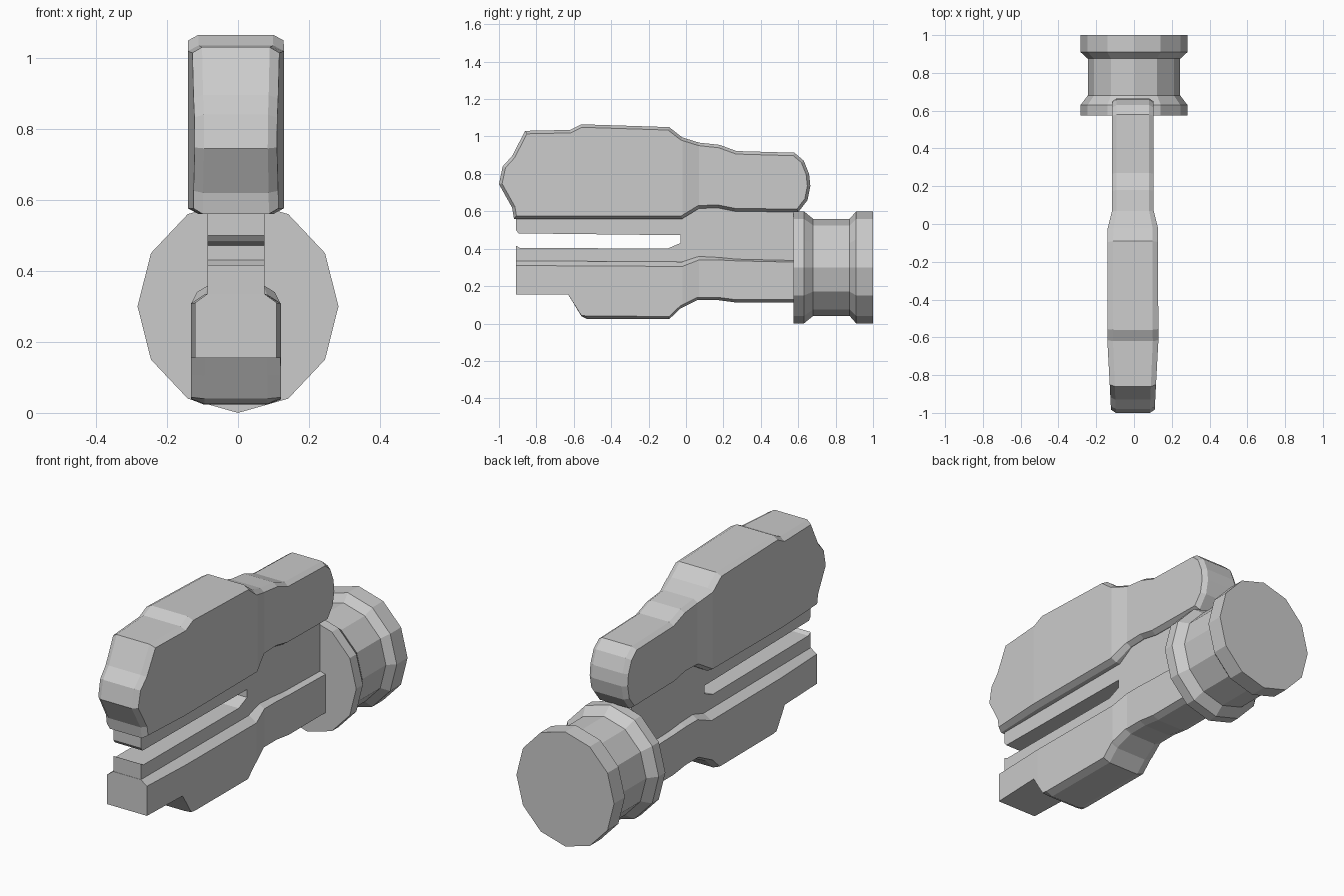
import bpy, bmesh
from math import sin, cos, pi
from mathutils import Vector

if "Cube" in bpy.data.objects:
    bpy.data.objects.remove(bpy.data.objects["Cube"])


def finish(name, bm):
    bmesh.ops.recalc_face_normals(bm, faces=bm.faces)
    me = bpy.data.meshes.new(name)
    bm.to_mesh(me)
    bm.free()
    ob = bpy.data.objects.new(name, me)
    bpy.context.collection.objects.link(ob)
    return ob


def loft(bm, rings):
    loops = [[bm.verts.new(p) for p in r] for r in rings]
    n = len(loops[0])
    for a, b in zip(loops, loops[1:]):
        for i in range(n):
            j = (i + 1) % n
            bm.faces.new((a[i], a[j], b[j], b[i]))
    bm.faces.new(loops[0])
    bm.faces.new(loops[-1])


def half_width(y, table):
    for (y0, w0), (y1, w1) in zip(table, table[1:]):
        if y <= y1:
            return w0 + (w1 - w0) * max(0, (y - y0) / (y1 - y0))
    return table[-1][1]


def inset(pts, d):
    # mitred inward offset of a clockwise outline
    out = []
    for i, p in enumerate(pts):
        a, b, c = Vector(pts[i - 1]), Vector(p), Vector(pts[(i + 1) % len(pts)])
        e, f = (b - a).normalized(), (c - b).normalized()
        n1, n2 = Vector((e.y, -e.x)), Vector((f.y, -f.x))
        out.append(tuple(b + (n1 + n2) * d / (1 + n1.dot(n2))))
    return out


def slab(name, outer, inner, ring, widths, cx=-0.006):
    # side outline with chamfered flanks and a width that varies along y
    bm = bmesh.new()
    loft(bm, [[(x, y, z) for y, z in o] for x, o in
              ((-1, inner), (-ring, outer), (ring, outer), (1, inner))])
    for y, _ in widths[1:-1]:
        bmesh.ops.bisect_plane(bm, geom=bm.verts[:] + bm.edges[:] + bm.faces[:],
                               dist=1e-5, plane_co=(0, y, 0), plane_no=(0, 1, 0))
    for v in bm.verts:
        v.co.x = v.co.x * half_width(v.co.y, widths) + cx
    return finish(name, bm)


# Upper housing
top = [(-1, .745), (-.98, .84), (-.93, .895), (-.86, 1.03), (-.62, 1.035),
       (-.56, 1.065), (-.09, 1.05), (-.02, .995), (.07, .967), (.18, .955),
       (.27, .922), (.58, .913), (.63, .87), (.658, .80), (.665, .735),
       (.65, .66), (.60, .595), (.26, .60), (.17, .618), (.07, .615),
       (-.02, .56), (-.92, .56), (-.93, .62)]
slab("upper_housing", top, inset(top, .016), .78,
     [(-1, .115), (-.86, .122), (-.62, .135), (-.02, .133), (.07, .11), (.67, .11)])

# Lower housing: y, z and the vertical chamfer depth at each point
low = [(-.91, .335, -.025), (-.02, .33, -.025), (.07, .36, -.02), (.17, .355, -.015),
       (.27, .345, -.01), (.575, .338, -.01), (.575, .112, .015), (.27, .112, .015),
       (.17, .125, .015), (.06, .125, .015), (-.03, .08, .015), (-.09, .023, .015),
       (-.53, .025, .015), (-.56, .04, .004), (-.63, .155, 0), (-.91, .155, 0)]
slab("lower_housing", [p[:2] for p in low], [(y, z + d) for y, z, d in low], .7,
     [(-.91, .115), (-.6, .127), (-.02, .127), (.07, .11), (.58, .11)])

# Recessed web with the long slot
web = [(-.908, .32), (-.91, .417), (-.89, .405), (-.1, .40), (-.03, .43), (-.03, .472),
       (-.895, .482), (-.91, .50), (-.91, .58), (-.02, .60), (.07, .64), (.575, .62),
       (.575, .30)]
slab("slotted_web", web, web, .9, [(-1, .08), (1, .08)])

# Waisted twelve-sided rear knob
bm = bmesh.new()
loft(bm, [[(.283 * s * cos(k * pi / 6), y, .30 + .30 * s * sin(k * pi / 6))
           for k in range(12)]
          for y, s in ((.575, 1), (.63, 1), (.68, .865), (.875, .865), (.91, 1), (1, 1))])
finish("rear_knob", bm)
